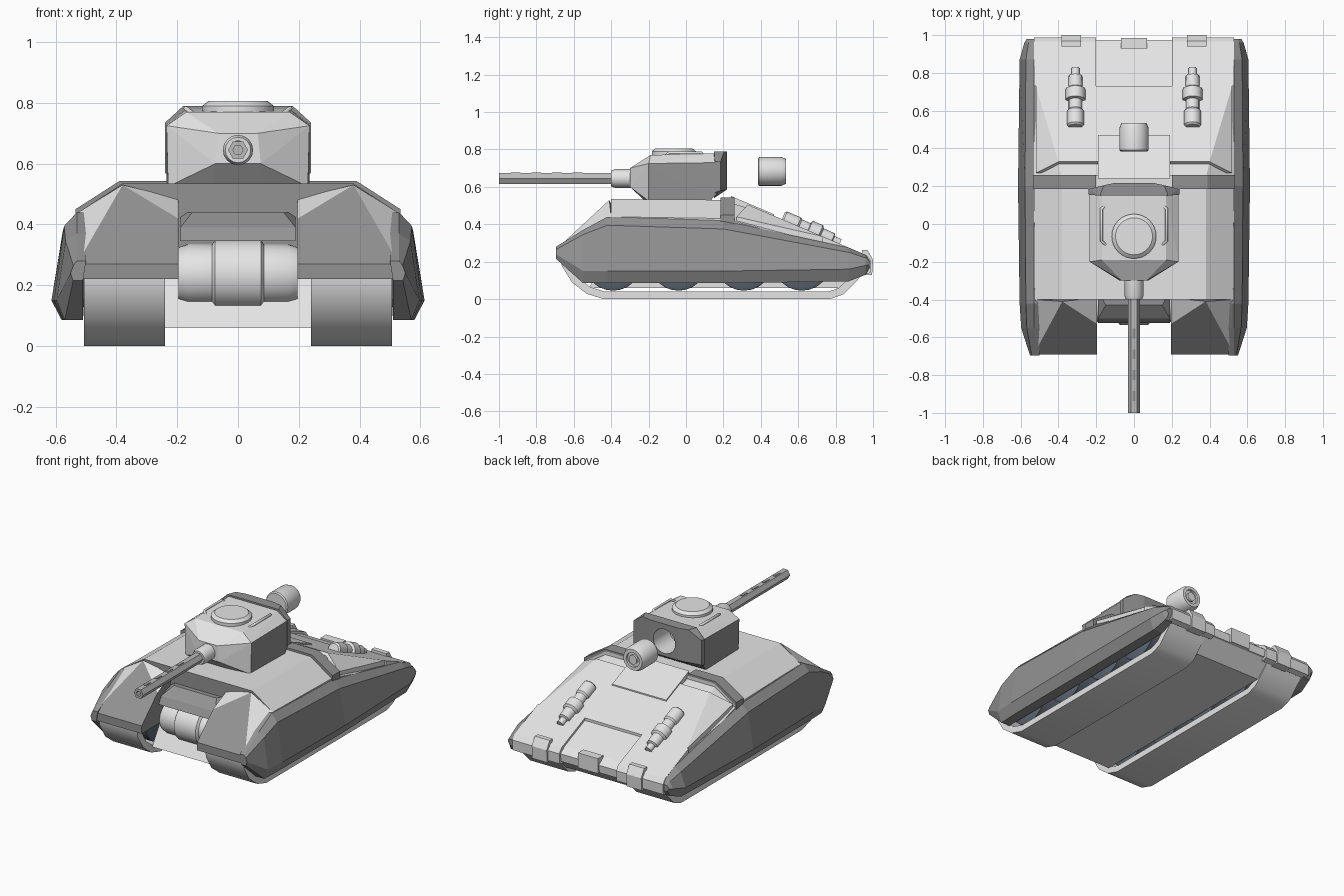
import bpy, bmesh, math
from mathutils import Vector

if "Cube" in bpy.data.objects:
    bpy.data.objects.remove(bpy.data.objects["Cube"])

def mat(name, *c):
    m = bpy.data.materials.new(name)
    m.diffuse_color = (*c, 1)
    m.use_nodes = True
    m.node_tree.nodes["Principled BSDF"].inputs["Base Color"].default_value = m.diffuse_color
    return m

LIGHT, DARK, GUN, WHEEL = range(4)
MATS = [mat("light grey", .78, .78, .78), mat("dark grey", .29, .29, .29),
        mat("gun grey", .5, .5, .5), mat("wheel blue grey", .11, .14, .18)]

def finish(name, bm, rule=LIGHT, smooth=False):
    """Turn a bmesh into an object; rule is a slot or a function of (normal, centre)."""
    bmesh.ops.recalc_face_normals(bm, faces=bm.faces)
    bm.normal_update()
    for f in bm.faces:
        f.material_index = rule(f.normal, f.calc_center_median()) if callable(rule) else rule
        f.smooth = smooth
    me = bpy.data.meshes.new(name)
    bm.to_mesh(me)
    bm.free()
    for m in MATS:
        me.materials.append(m)
    if smooth:
        me.set_sharp_from_angle(angle=math.radians(35))
    ob = bpy.data.objects.new(name, me)
    bpy.context.collection.objects.link(ob)
    return ob

def solid(name, pts, rule=LIGHT, both=False):
    """Convex armour block; both=True also adds the points mirrored in x."""
    bm = bmesh.new()
    for p in pts:
        bm.verts.new(p)
        if both:
            bm.verts.new((-p[0], p[1], p[2]))
    r = bmesh.ops.convex_hull(bm, input=bm.verts)
    junk = {g for g in r["geom_interior"] + r["geom_unused"] if isinstance(g, bmesh.types.BMVert)}
    bmesh.ops.delete(bm, geom=list(junk), context='VERTS')
    bmesh.ops.dissolve_limit(bm, angle_limit=.02, verts=bm.verts, edges=bm.edges)
    return finish(name, bm, rule)

def spin(name, prof, loc, axis, rule=LIGHT, n=24, turn=0.0):
    """Lathe a profile of (distance along axis, radius)."""
    bm = bmesh.new()
    q = Vector(axis).to_track_quat('Z', 'Y')
    rings = []
    for t, r in prof:
        rings.append([bm.verts.new(Vector(loc) + q @ Vector((r * math.cos(a), r * math.sin(a), t)))
                      for a in (turn + 2 * math.pi * i / n for i in range(n))])
    for a, b in zip(rings, rings[1:]):
        for i in range(n):
            bm.faces.new((a[i], a[(i + 1) % n], b[(i + 1) % n], b[i]))
    bm.faces.new(rings[0])
    bm.faces.new(rings[-1])
    return finish(name, bm, rule, n > 8)

def box(name, x0, x1, y0, y1, z0, z1, rule=LIGHT):
    return solid(name, [(x, y, z) for x in (x0, x1) for y in (y0, y1) for z in (z0, z1)], rule)

def deck(y):
    return .505 - .425 * (y - .33)

def slab(name, x0, x1, y0, y1, h):
    """Plate lying on the sloping engine deck."""
    return solid(name, [(x, y, deck(y) + dz) for x in (x0, x1) for y in (y0, y1) for dz in (-.04, h)])

# Hull: middle body, engine deck, belly
solid("hull_middle", [(.38, -.4, .535), (.525, -.4, .44), (.38, .26, .53), (.53, .26, .43),
                      (.53, -.4, .22), (.53, .26, .22)],
      lambda n, c: DARK if n.y < -.8 else LIGHT, True)
solid("engine_deck", [(.38, .24, .515), (.40, .33, .487), (.53, .24, .42), (.53, .93, .235),
                      (.53, .975, .2), (.53, .97, .15), (.53, .9, .14), (.53, .24, .2)], LIGHT, True)
solid("belly", [(.24, -.52, .06), (.24, -.42, .13), (.24, -.4, .25), (.24, .86, .06),
                (.24, .96, .15), (.24, .8, .25)], LIGHT, True)

# Engine deck plates around the rear hatch
solid("deck_plate", [(.40, .33, .505), (.52, .27, .44), (.52, .73, deck(.73)),
                     (.40, .33, .46), (.52, .27, .40), (.52, .73, .29)], LIGHT, True)
slab("deck_step", -.19, .19, .24, .47, .008)
box("rear_latch", -.07, .07, .93, .985, .15, .245)

# Bow: hood over the roller, and the roller itself
solid("bow_hood", [(.15, -.43, .44), (.19, -.5, .39), (.19, -.525, .345), (.19, -.35, .345),
                   (.19, -.35, .44)], DARK, True)
spin("bow_roller", [(-.195, .09), (-.165, .1), (-.085, .1), (-.075, .115), (.075, .115),
                    (.085, .1), (.165, .1), (.195, .09)], (0, -.42, .235), (1, 0, 0), n=32)

for s, side in ((1, "right"), (-1, "left")):
    # Front fender with dark glacis and light chamfers
    solid(side + "_fender",
          [(s * x, y, z) for x, y, z in (
              (.195, -.69, .27), (.53, -.69, .27), (.38, -.41, .53), (.195, -.53, .4186),
              (.195, -.39, .485), (.525, -.4, .44), (.195, -.69, .22), (.53, -.69, .22),
              (.195, -.39, .22), (.53, -.39, .22))],
          lambda n, c: DARK if (abs(n.x) < .1 or n.z < .1) else LIGHT)

    # Side skirt lofted along y: (y, inner top, outer top, ridge, bottom, bulge)
    bm = bmesh.new()
    rows = []
    for y, zi, zo, zr, zb, k in ((-.695, .28, .265, .24, .215, .25), (-.55, .37, .345, .15, .085, .8),
                                 (-.42, .44, .395, .15, .085, .9), (.2, .42, .375, .15, .085, 1),
                                 (.87, .275, .25, .16, .095, .9), (.96, .235, .22, .18, .13, .6),
                                 (.98, .205, .2, .185, .165, .45)):
        sec = ((.50, zi), (.53, zi), (.53 + .047 * k, zo), (.53 + .084 * k, zr),
               (.53 + .05 * k, zb), (.51, zb))
        rows.append([bm.verts.new((s * x, y, z)) for x, z in sec])
    for a, b in zip(rows, rows[1:]):
        for i in range(6):
            j = (i + 1) % 6
            bm.faces.new((a[i], a[j], b[j], b[i]))
    bm.faces.new(rows[0])
    bm.faces.new(rows[-1])
    finish(side + "_skirt", bm, DARK)

    # Track band: prism, inset both sides, open it through
    bm = bmesh.new()
    loop = ((-.67, .225), (-.665, .18), (-.61, .09), (-.53, .028), (-.44, 0), (.77, 0), (.84, .025),
            (.92, .105), (.97, .17), (.965, .215))
    A, B = ([bm.verts.new((s * x, y, z)) for y, z in loop] for x in (.24, .507))
    caps = [bm.faces.new(A), bm.faces.new(B)]
    for i in range(len(loop)):
        j = (i + 1) % len(loop)
        bm.faces.new((A[i], A[j], B[j], B[i]))
    bmesh.ops.recalc_face_normals(bm, faces=bm.faces)
    bmesh.ops.inset_individual(bm, faces=caps, thickness=.04, use_even_offset=True)
    bmesh.ops.delete(bm, geom=caps, context='FACES')
    bmesh.ops.bridge_loops(bm, edges=[e for e in bm.edges if e.is_boundary])
    finish(side + "_track", bm, LIGHT, True)

    # Road wheels
    for i, y in enumerate((-.39, -.04, .31, .62)):
        spin(f"{side}_wheel_{i + 1}", [(-.12, .135), (-.11, .155), (.11, .155), (.12, .135)],
             (s * .38, y, .2), (1, 0, 0), WHEEL)

    # Cross block behind the turret, rear corner plates and flaps
    solid(side + "_cross_block", [(s * x, y, z) for y in (.185, .26) for x, z in
                                  ((.2, .543), (.39, .543), (.535, .45), (.535, .39), (.2, .4))], DARK)
    solid(side + "_rear_plate", [(s * x, y, z) for x in (.2, .53) for y, z in
                                 ((.73, deck(.73)), (.92, deck(.92)), (.965, .235), (.988, .205), (.985, .14),
                                  (.95, .13), (.73, .29))])
    solid(side + "_rear_flap", [(s * x, y, z) for x in (.28, .385) for y, z in
                                ((.94, .262), (.97, .262), (1, .21), (.995, .13), (.94, .13))])

    # Banded canister lying on the engine deck
    spin(side + "_canister",
         [(0, .035), (.01, .044), (.09, .044), (.1, .036), (.15, .036), (.155, .052), (.215, .052),
          (.225, .038), (.29, .036), (.295, .022), (.335, .022)],
         (s * .31, .515, deck(.515) + .005), (0, 1, -.425), n=16)

    # Grab rail on the turret roof
    cu = bpy.data.curves.new(side + "_grab_rail", 'CURVE')
    cu.dimensions = '3D'
    cu.bevel_depth, cu.bevel_resolution = .008, 1
    sp = cu.splines.new('POLY')
    path = ((.15, -.11, .765), (.172, -.09, .782), (.172, .08, .782), (.15, .1, .765))
    sp.points.add(len(path) - 1)
    for p, (x, y, z) in zip(sp.points, path):
        p.co = (s * x, y, z, 1)
    cu.materials.append(MATS[LIGHT])
    bpy.context.collection.objects.link(bpy.data.objects.new(cu.name, cu))

# Turret body and dark rear rim, bored for the loose rear drum
turret = solid("turret", [(.065, -.3, .7), (.075, -.3, .6), (.085, -.225, .53), (.235, -.2, .725),
                          (.23, -.2, .525), (.17, -.19, .77), (.17, .16, .78), (.235, .17, .73),
                          (.235, .17, .57), (.235, .13, .525)],
               lambda n, c: DARK if abs(n.x) > .9 or n.y > .5 else LIGHT, True)
rim = solid("turret_rim", [(.24, .155, .735), (.24, .155, .57), (.24, .185, .735), (.24, .185, .58),
                           (.18, .15, .79), (.16, .205, .79), (.1, .218, .79), (.1, .218, .585),
                           (.2, .15, .54)], DARK, True)
cutter = spin("bore_cutter", [(0, .077), (.3, .077)], (0, .06, .68), (0, 1, 0))
cutter.hide_render = True
cutter.hide_set(True)
for ob in (turret, rim):
    m = ob.modifiers.new("bore", 'BOOLEAN')
    m.operation, m.object = 'DIFFERENCE', cutter
spin("cupola", [(.765, .118), (.79, .118), (.806, .098)], (0, -.065, 0), (0, 0, 1), n=32)
spin("rear_drum", [(0, .07), (.006, .077), (.125, .077), (.15, .066), (.15, .046), (.135, .046),
                   (.135, .028), (.15, .028)], (0, .385, .683), (0, 1, 0))

# Gun: mantlet collar, six-sided hollow barrel, vent slots
spin("gun_collar", [(-.05, .05), (.08, .05), (.1, .042)], (0, -.3, .645), (0, -1, 0), n=16)
spin("gun_barrel", [(0, .033), (.62, .033), (.62, .017), (.56, .017)], (0, -.38, .645), (0, -1, 0),
     GUN, 6, math.pi / 6 * 2)
for i, y in enumerate((-.58, -.69, -.8, -.91)):
    box(f"barrel_vent_{i + 1}", -.008, .008, y - .026, y + .026, .67, .676, DARK)
